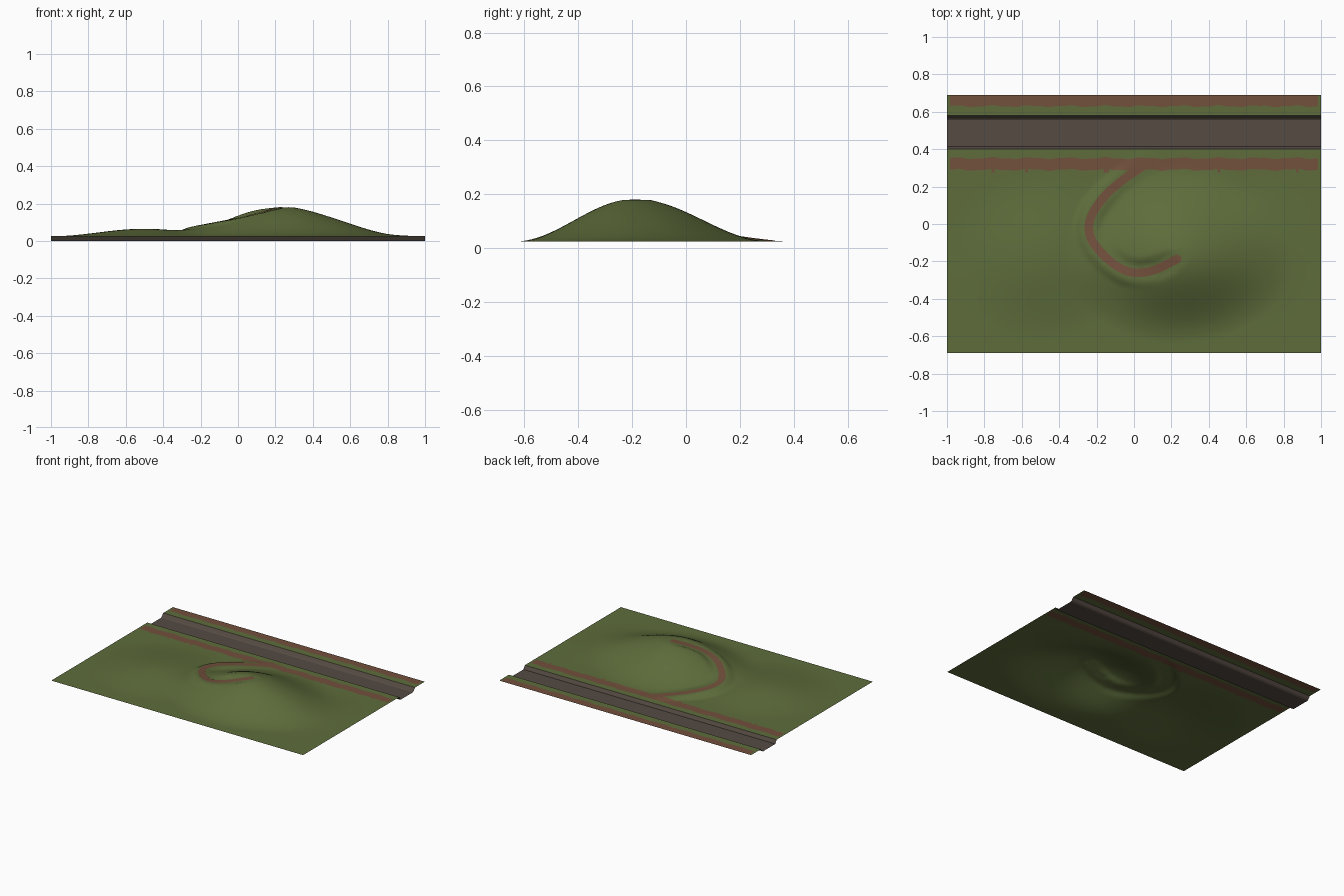
import bpy, math
from mathutils import Vector
from mathutils.geometry import interpolate_bezier

if "Cube" in bpy.data.objects:
    bpy.data.objects.remove(bpy.data.objects["Cube"])

BASE = 0.025  # level of the flat ground


def material(name, rgb):
    m = bpy.data.materials.new(name)
    m.diffuse_color = (*rgb, 1)
    m.use_nodes = True
    m.node_tree.nodes["Principled BSDF"].inputs["Base Color"].default_value = m.diffuse_color
    return m


GRASS = material("grass green", (0.112, 0.152, 0.044))
DIRT = material("dirt brown", (0.168, 0.080, 0.045))
BED = material("channel grey brown", (0.090, 0.069, 0.055))

# Spiral track: x, y, z control points from the road up to the summit
track_pts = [Vector(p) for p in (
    (0.05, 0.31, 0.027), (-0.06, 0.235, 0.036), (-0.155, 0.15, 0.048),
    (-0.225, 0.05, 0.060), (-0.24, -0.04, 0.069), (-0.20, -0.125, 0.080),
    (-0.10, -0.22, 0.100), (0.0, -0.26, 0.121), (0.11, -0.245, 0.148),
    (0.235, -0.185, 0.180))]
track = []
for i in range(len(track_pts) - 1):
    a, b = track_pts[i], track_pts[i + 1]
    before = track_pts[max(i - 1, 0)]
    after = track_pts[min(i + 2, len(track_pts) - 1)]
    track += interpolate_bezier(a, a + (b - before) / 6, b - (after - a) / 6, b, 9)[:-1]
track.append(track_pts[-1])


def bump(x, y, cx, cy, h, left, right, front, back):
    """Rounded hill with a different reach on each side."""
    dx, dy = x - cx, y - cy
    t = math.hypot(dx / (right if dx > 0 else left), dy / (back if dy > 0 else front))
    return h * (0.5 + 0.5 * math.cos(math.pi * t)) if t < 1 else 0


def height(x, y):
    z = BASE
    z += bump(x, y, 0.23, -0.19, 0.158, 0.62, 0.62, 0.45, 0.51)    # main hill
    z += bump(x, y, -0.5, -0.18, 0.040, 0.5, 0.5, 0.45, 0.45)      # low mound
    z += bump(x, y, 0.68, -0.15, 0.014, 0.32, 0.32, 0.4, 0.4)      # right shoulder
    # level the slope beside the track
    if -0.37 < x < 0.36 and -0.38 < y < 0.4:
        d, tz = min((math.hypot(x - p.x, y - p.y), p.z) for p in track)
        t = min(max((d - 0.03) / 0.055, 0), 1)
        w = 1 - t * t * (3 - 2 * t)
        z = z * (1 - w) + tz * w
    return z


def make(name, verts, faces, mats, rule=None):
    me = bpy.data.meshes.new(name)
    me.from_pydata(verts, [], faces)
    for m in mats:
        me.materials.append(m)
    for p in me.polygons:
        p.use_smooth = True
        if rule:
            p.material_index = rule(p.center)
    ob = bpy.data.objects.new(name, me)
    bpy.context.collection.objects.link(ob)
    return ob


def grid_faces(nx, ny):
    return [(j * nx + i, j * nx + i + 1, (j + 1) * nx + i + 1, (j + 1) * nx + i)
            for j in range(ny - 1) for i in range(nx - 1)]


def sheet(name, ys, zfunc, mats, rule=None, wavy=()):
    """Open sheet over the full width, with rows at the given y values."""
    n = 134
    verts = []
    for y in ys:
        for i in range(n + 1):
            x = -1 + 2 * i / n
            wob = 0.004 * math.sin(x * 31) + 0.002 * math.sin(x * 73) if y in wavy else 0
            verts.append((x, y + wob, zfunc(x, y)))
    return make(name, verts, grid_faces(n + 1, len(ys)), mats, rule)


# Hilly ground with the near road as a strip of coloured faces
rows = [-0.69 + 0.98 * j / 66 for j in range(66)] + [0.29, 0.31, 0.33, 0.352, 0.375, 0.40]
sheet("hilly_ground", rows, height, [GRASS, DIRT],
      lambda c: 1 if 0.285 < c.y < 0.35 and abs(c.x) < 0.98 else 0, wavy=(0.29, 0.352))

# Sunken channel: near wall, flat bed, far wall
section = {0.40: BASE, 0.415: 0.0, 0.555: 0.0, 0.565: 0.006, 0.58: BASE}
channel = sheet("channel", list(section), lambda x, y: section[y], [BED])
for p in channel.data.polygons:
    p.use_smooth = False

# Far bank with its own dirt strip along the edge
sheet("far_bank", [0.58, 0.60, 0.63, 0.66, 0.69], lambda x, y: BASE, [GRASS, DIRT],
      lambda c: 1 if c.y > 0.625 and abs(c.x) < 0.98 else 0, wavy=(0.63,))

# Spiral track ribbon laid just above the ground, with a rounded end
verts = []
across = (-1, -0.5, 0, 0.5, 1)
for i, p in enumerate(track):
    d = track[min(i + 1, len(track) - 1)] - track[max(i - 1, 0)]
    side = Vector((-d.y, d.x, 0)).normalized()
    half = 0.023
    for s in across:
        q = p + side * s * half
        verts.append((q.x, q.y, height(q.x, q.y) + 0.0022))
d = (track[-1] - track[-2]).normalized()
side = Vector((-d.y, d.x, 0)).normalized()
for a in (25, 50, 75):
    c, s0 = math.cos(math.radians(a)), math.sin(math.radians(a))
    for s in across:
        q = track[-1] + d * s0 * 0.018 + side * s * 0.023 * c
        verts.append((q.x, q.y, height(q.x, q.y) + 0.0022))
faces = [f[::-1] for f in grid_faces(len(across), len(verts) // len(across))]
ribbon = make("spiral_track", verts, faces, [DIRT])
if sum(p.normal.z for p in ribbon.data.polygons) < 0:
    ribbon.data.flip_normals()
